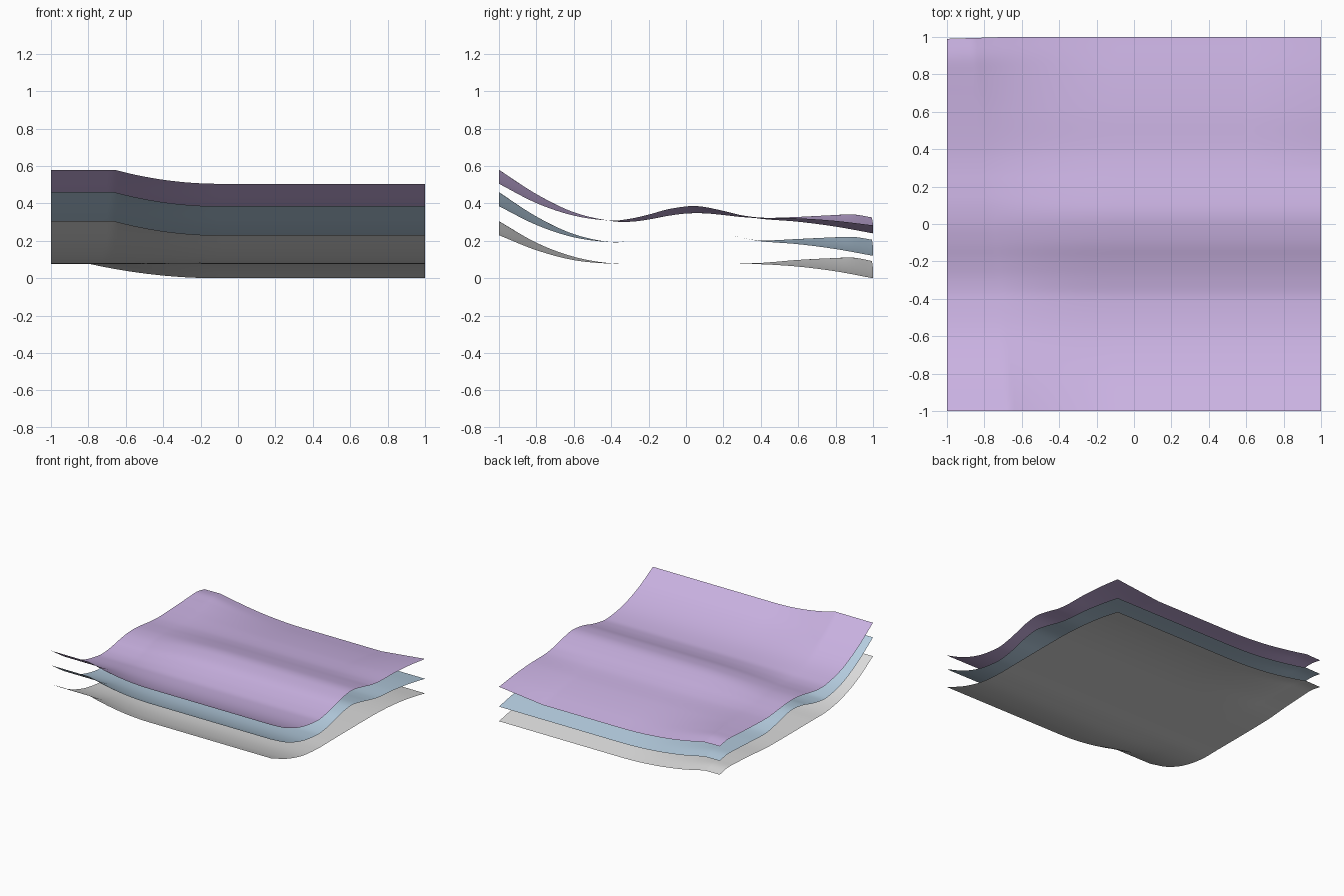
import bpy, math

if "Cube" in bpy.data.objects:
    bpy.data.objects.remove(bpy.data.objects["Cube"])

N = 100  # grid cells per side


def lin(c):
    c /= 255
    return c / 12.92 if c <= 0.04045 else ((c + 0.055) / 1.055) ** 2.4


def material(name, r, g, b):
    m = bpy.data.materials.new(name)
    m.diffuse_color = (lin(r), lin(g), lin(b), 1)
    m.use_nodes = True
    m.node_tree.nodes["Principled BSDF"].inputs["Base Color"].default_value = m.diffuse_color
    return m


def curve(pts, y):
    """Smooth Hermite curve through (y, z) points."""
    def slope(i):
        a, b = pts[max(i - 1, 0)], pts[min(i + 1, len(pts) - 1)]
        return (b[1] - a[1]) / (b[0] - a[0])
    i = 0
    while i < len(pts) - 2 and y > pts[i + 1][0]:
        i += 1
    (y0, z0), (y1, z1) = pts[i], pts[i + 1]
    h = y1 - y0
    t = (y - y0) / h
    return (z0 * (1 + 2 * t) * (1 - t) ** 2 + slope(i) * h * t * (1 - t) ** 2
            + z1 * t * t * (3 - 2 * t) + slope(i + 1) * h * t * t * (t - 1))


def blend(x, y):
    """0 on the right part, 1 on the raised left part."""
    end = -0.66 - 0.2 * (y + 1) / 2
    t = max(0.0, (-0.10 - x) / (-0.10 - end))
    return min(1.0, t) ** 2


def sheet(name, mat, right, left, lift=0.0):
    verts, faces = [], []
    for j in range(N + 1):
        y = -1 + 2 * j / N
        zr, zl = curve(right, y), curve(left, y)
        for i in range(N + 1):
            x = -1 + 2 * i / N
            z = zr + (zl - zr) * blend(x, y)
            # raised back right corner
            cx, cy = max(0, (x - 0.6) / 0.4), max(0, (y - 0.3) / 0.7)
            z += lift * cx * cy
            # slightly pulled-in back left corner
            pull = 0.01 * max(0, (-0.68 - x) / 0.32) * max(0, (y - 0.7) / 0.3)
            verts.append((x, y - pull, z))
    for j in range(N):
        for i in range(N):
            a = j * (N + 1) + i
            faces.append((a, a + 1, a + N + 2, a + N + 1))
    me = bpy.data.meshes.new(name)
    me.from_pydata(verts, [], faces)
    me.materials.append(mat)
    me.polygons.foreach_set("use_smooth", [True] * len(me.polygons))
    ob = bpy.data.objects.new(name, me)
    bpy.context.collection.objects.link(ob)
    return ob


# bottom sheet: flat in the middle
sheet("bottom_sheet", material("light grey", 220, 220, 220),
      [(-1, .23), (-.8, .15), (-.6, .097), (-.4, .078), (-.2, .078), (.2, .078),
       (.4, .075), (.6, .062), (.8, .037), (1, 0)],
      [(-1, .305), (-.8, .19), (-.6, .115), (-.4, .08), (-.2, .078), (.2, .078),
       (.4, .082), (.6, .098), (.8, .108), (.9, .11), (1, .092)])

# middle sheet: even ridge across the centre
ridge = [(-.4, .193), (-.3, .2), (-.2, .22), (-.1, .248), (0, .264), (.05, .266),
         (.1, .261), (.2, .24), (.3, .216)]
sheet("middle_sheet", material("pale blue", 182, 206, 225),
      [(-1, .385), (-.8, .285), (-.6, .219)] + ridge
      + [(.4, .198), (.6, .182), (.8, .156), (1, .12)],
      [(-1, .46), (-.8, .33), (-.6, .236)] + ridge
      + [(.4, .202), (.6, .21), (.8, .219), (.9, .221), (1, .206)])

# top sheet: ridge is lower on the left
sheet("top_sheet", material("lilac", 202, 178, 226),
      [(-1, .505), (-.8, .402), (-.6, .335), (-.4, .308), (-.3, .318), (-.2, .34),
       (-.1, .368), (0, .384), (.05, .386), (.1, .381), (.2, .36), (.3, .336),
       (.4, .318), (.6, .302), (.8, .276), (1, .24)],
      [(-1, .58), (-.8, .45), (-.6, .353), (-.4, .306), (-.3, .302), (-.2, .314),
       (-.1, .333), (0, .346), (.1, .347), (.2, .338), (.3, .327), (.4, .322),
       (.6, .328), (.8, .338), (.9, .341), (1, .325)],
      lift=0.043)
